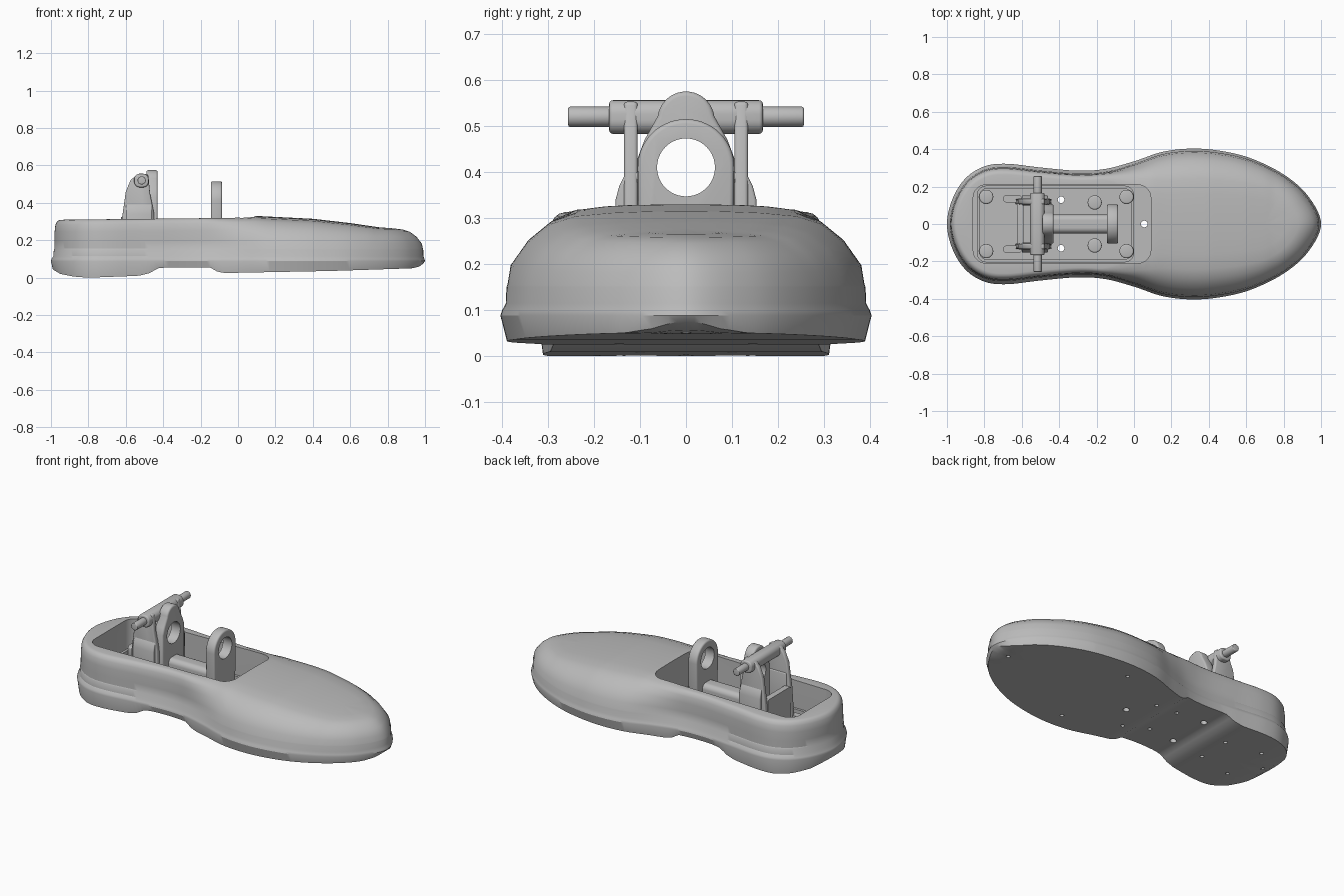
import bpy, bmesh, math
from mathutils import Vector

cube = bpy.data.objects.get("Cube")
if cube:
    bpy.data.objects.remove(cube, do_unlink=True)

grey = bpy.data.materials.new("plain grey")
grey.use_nodes = True
grey.diffuse_color = (0.5, 0.5, 0.5, 1)
grey.node_tree.nodes["Principled BSDF"].inputs["Base Color"].default_value = (0.5, 0.5, 0.5, 1)

FLOOR = 0.12


def finish(bm, name):
    bmesh.ops.recalc_face_normals(bm, faces=bm.faces)
    mesh = bpy.data.meshes.new(name)
    bm.to_mesh(mesh)
    bm.free()
    obj = bpy.data.objects.new(name, mesh)
    bpy.context.collection.objects.link(obj)
    mesh.materials.append(grey)
    return obj


def activate(obj):
    bpy.ops.object.select_all(action='DESELECT')
    obj.select_set(True)
    bpy.context.view_layer.objects.active = obj


def smooth(obj, angle=35):
    activate(obj)
    bpy.ops.object.shade_smooth_by_angle(angle=math.radians(angle))


def bevel(obj, width):
    mod = obj.modifiers.new("bevel", 'BEVEL')
    mod.width, mod.segments, mod.limit_method = width, 3, 'ANGLE'
    mod.angle_limit = math.radians(40)
    activate(obj)
    bpy.ops.object.modifier_apply(modifier=mod.name)


def cut(obj, cutter):
    mod = obj.modifiers.new("cut", 'BOOLEAN')
    mod.operation, mod.solver, mod.object = 'DIFFERENCE', 'EXACT', cutter
    cutter.hide_render = True
    activate(obj)
    bpy.ops.object.modifier_apply(modifier=mod.name)
    bpy.data.objects.remove(cutter, do_unlink=True)


def add_prism(bm, pts, axis, lo, hi):
    place = {'x': lambda a, b, c: (c, a, b),
             'y': lambda a, b, c: (a, c, b),
             'z': lambda a, b, c: (a, b, c)}[axis]
    rows = [[bm.verts.new(place(a, b, c)) for a, b in pts] for c in (lo, hi)]
    n = len(pts)
    bm.faces.new(rows[0])
    bm.faces.new(rows[1])
    for i in range(n):
        j = (i + 1) % n
        bm.faces.new((rows[0][i], rows[0][j], rows[1][j], rows[1][i]))


def prism(name, pts, axis, lo, hi, width=0.0):
    bm = bmesh.new()
    add_prism(bm, pts, axis, lo, hi)
    obj = finish(bm, name)
    if width:
        bevel(obj, width)
    smooth(obj)
    return obj


def arc(cx, cy, r, a0=0, a1=360, n=32):
    steps = n if a1 - a0 == 360 else n + 1
    return [(cx + r * math.cos(math.radians(a0 + (a1 - a0) * i / n)),
             cy + r * math.sin(math.radians(a0 + (a1 - a0) * i / n))) for i in range(steps)]


def rounded(x0, x1, y0, y1, r):
    return (arc(x1 - r, y1 - r, r, 0, 90, 8) + arc(x0 + r, y1 - r, r, 90, 180, 8)
            + arc(x0 + r, y0 + r, r, 180, 270, 8) + arc(x1 - r, y0 + r, r, 270, 359.9, 8))


def interp(table, x):
    for (x0, z0), (x1, z1) in zip(table, table[1:]):
        if x <= x1:
            u = max(0, (x - x0) / (x1 - x0))
            return z0 + (z1 - z0) * u
    return table[-1][1]


# Foot outline: half profile, smoothed and mirrored
half = [(-1, 0), (-.97, .135), (-.9, .245), (-.8, .308), (-.68, .322), (-.5, .302), (-.3, .285),
        (-.15, .295), (0, .335), (.15, .385), (.3, .403), (.45, .393), (.62, .353), (.8, .265),
        (.93, .15), (1, 0)]
ctrl = [Vector(p) for p in [(half[1][0], -half[1][1])] + half + [(half[-2][0], -half[-2][1])]]
curve = []
for a, b, c, d in zip(ctrl, ctrl[1:], ctrl[2:], ctrl[3:]):
    for i in range(8):
        t = i / 8
        curve.append(0.5 * (2 * b + (c - a) * t + (2 * a - 5 * b + 4 * c - d) * t * t
                            + (3 * b - a - 3 * c + d) * t ** 3))
curve.append(ctrl[-2])
outline = [(p.x, p.y) for p in curve] + [(p.x, -p.y) for p in reversed(curve[1:-1])]

under = [(-1, .05), (-.95, .02), (-.88, .006), (-.8, 0), (-.53, .01), (-.47, .025), (-.43, .05),
         (-.38, .055), (-.15, .055), (-.11, .032), (-.07, .025), (.5, .036), (.93, .05),
         (.97, .06), (1, .083)]
crown = [(-1, .31), (-.1, .32), (.1, .33), (.4, .315), (.6, .292), (.75, .27), (1, .262)]

# Rings: kind of height, height, inset at heel, inset at forefoot
rings = [('under', 0, f, f) for f in (0, .3, .6, .85, .965)]
rings += [('flat', .088, 1, 1), ('flat', .1, .99, .99), ('flat', .115, .955, .97),
          ('flat', .15, .945, .968)]
rings += [('crown', t, h, f) for t, h, f in (
    (.03, .935, .962), (.28, .933, .945), (.6, .93, .85), (.83, .915, .73), (.93, .885, .6),
    (.975, .855, .4), (.993, .82, .2), (1, 0, 0))]

bm = bmesh.new()
loops = []
for kind, h, heel, fore in rings:
    loop = []
    for x, y in outline:
        w = min(1, max(0, (x + .2) / .4))
        w = w * w * (3 - 2 * w)
        f = heel + (fore - heel) * w
        sx = min(.7, max(-.72, x))
        px, py = sx + (x - sx) * f, y * f
        top = interp(crown, px)
        z = {'under': interp(under, px), 'flat': h, 'crown': .15 + h * (top - .15)}[kind]
        loop.append(bm.verts.new((px, py, z)))
    loops.append(loop)
n = len(outline)
for lo, hi in zip(loops, loops[1:]):
    for i in range(n):
        j = (i + 1) % n
        bm.faces.new((lo[i], lo[j], hi[j], hi[i]))
bmesh.ops.remove_doubles(bm, verts=bm.verts, dist=1e-5)
foot = finish(bm, "foot_shell")

# Open well in the rear half, then the screw holes in the sole
cut(foot, prism("well_cutter", rounded(-.86, .09, -.21, .21, .07), 'z', FLOOR, .6))
bolts = [(x, s * y) for x, y in ((-.79, .145), (-.04, .145), (-.21, .115)) for s in (-1, 1)]
through = [(.055, 0), (-.39, .13), (-.39, -.13)]
blind = bolts + [(.28, .28), (.28, -.28), (.9, 0), (-.57, .1), (-.57, -.1), (-.92, 0)]
bm = bmesh.new()
for x, y in through:
    add_prism(bm, arc(x, y, .018, n=16), 'z', -.1, .2)
for x, y in blind:
    add_prism(bm, arc(x, y, .011, n=12), 'z', -.1, .09)
cut(foot, finish(bm, "hole_cutter"))
smooth(foot, 30)

# Raised tray rim on the well floor
rim = prism("tray_rim", rounded(-.84, 0, -.205, .205, .05), 'z', FLOOR - .005, .15)
cut(rim, prism("rim_cutter", rounded(-.825, -.015, -.19, .19, .04), 'z', 0, .3))
smooth(rim)

for i, (x, y) in enumerate(bolts):
    prism(f"bolt_head_{i + 1}", arc(x, y, .038, n=24), 'z', FLOOR - .005, .18, .008)

# Spine bar joining the bracket and the ring
prism("spine_bar", rounded(-.05, .05, .11, .27, .03), 'x', -.46, -.11)


def bored(name, pts, x0, x1):
    obj = prism(name, pts, 'x', x0, x1, .01)
    cut(obj, prism("bore_cutter", arc(0, .41, .063, n=40), 'x', x0 - .1, x1 + .1))
    smooth(obj)


# Front ring and rear bearing plate share one bore axis
bored("front_ring", [(-.1, .11), (.1, .11)] + arc(0, .41, .105, 0, 180, 28), -.145, -.085)
bored("bearing_plate", [(-.105, .11), (.105, .11), (.105, .43), (.09, .47)]
      + arc(0, .513, .062, 8, 172, 20) + [(-.09, .47), (-.105, .43)], -.49, -.43)

# Bracket side plates with wider feet
side = [(-.635, .11), (-.62, .32), (-.6, .46), (-.575, .52), (-.54, .553), (-.48, .553),
        (-.47, .45), (-.45, .35), (-.44, .11)]
gusset = [(.1, .11), (.153, .11), (.153, .34), (.145, .37), (.13, .4), (.1, .4)]
for label, s in (("left", 1), ("right", -1)):
    prism(f"bracket_side_{label}", side, 'y', *sorted((s * .105, s * .135)), .008)
    prism(f"bracket_foot_{label}", [(s * y, z) for y, z in gusset], 'x', -.6, -.46, .006)
    prism(f"floor_slot_rib_{label}", rounded(-.7, -.6, s * .135 - .02, s * .135 + .02, .019),
          'z', FLOOR - .005, .15)
    prism(f"cross_pin_{label}", arc(-.515, .52, .022, n=24), 'y',
          *sorted((s * .14, s * .256)), .004)
prism("bracket_back_plate", rounded(-.11, .11, .11, .325, .01), 'x', -.625, -.59)

# Cross shaft housing
prism("cross_housing", rounded(-.555, -.478, .483, .556, .03), 'y', -.167, .167, .008)
